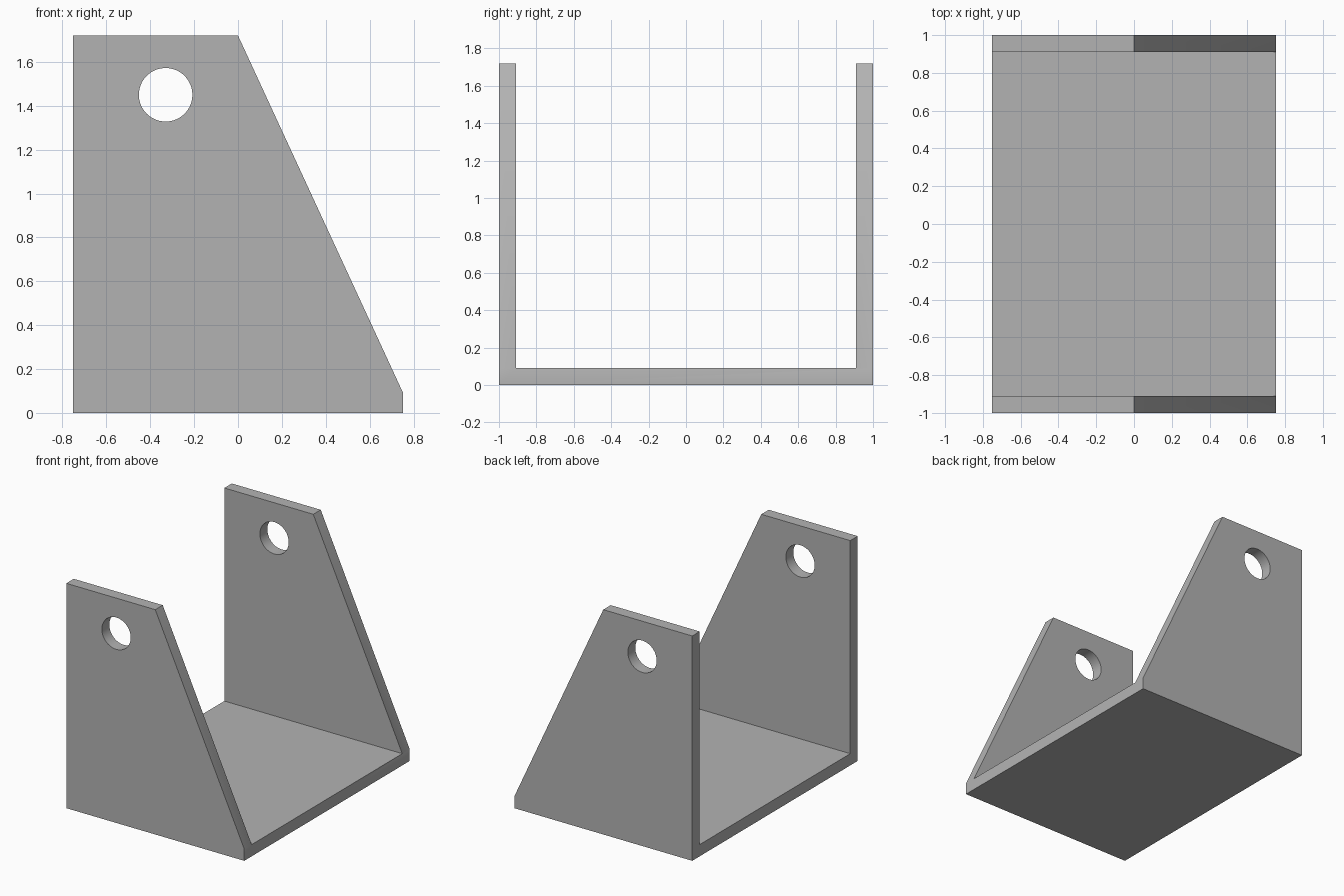
import bpy, bmesh, math
from mathutils import Matrix

cube = bpy.data.objects.get("Cube")
if cube:
    bpy.data.objects.remove(cube, do_unlink=True)

HALF_X, HALF_Y, HEIGHT, WALL = 0.753, 1.0, 1.72, 0.09
HOLE_X, HOLE_Z, HOLE_R = -0.33, 1.45, 0.122

steel = bpy.data.materials.new("grey steel")
steel.use_nodes = True
colour = (0.45, 0.45, 0.45, 1)
steel.diffuse_color = colour
steel.node_tree.nodes["Principled BSDF"].inputs["Base Color"].default_value = colour


def prism(name, outline, half_depth):
    """Extrude an x-z outline symmetrically along y."""
    bm = bmesh.new()
    face = bm.faces.new([bm.verts.new((x, -half_depth, z)) for x, z in outline])
    new = bmesh.ops.extrude_face_region(bm, geom=[face])["geom"]
    verts = [v for v in new if isinstance(v, bmesh.types.BMVert)]
    bmesh.ops.translate(bm, verts=verts, vec=(0, 2 * half_depth, 0))
    bmesh.ops.recalc_face_normals(bm, faces=bm.faces)
    mesh = bpy.data.meshes.new(name)
    bm.to_mesh(mesh)
    bm.free()
    mesh.materials.append(steel)
    obj = bpy.data.objects.new(name, mesh)
    bpy.context.collection.objects.link(obj)
    return obj


def cut(target, cutter):
    """Subtract the cutter from the target, then discard it."""
    mod = target.modifiers.new("cut", 'BOOLEAN')
    mod.operation, mod.solver, mod.object = 'DIFFERENCE', 'EXACT', cutter
    bpy.context.view_layer.objects.active = target
    bpy.ops.object.modifier_apply(modifier=mod.name)
    bpy.data.objects.remove(cutter, do_unlink=True)


# Bracket block with the sloping side outline
bracket = prism("u_bracket", [(-HALF_X, 0), (HALF_X, 0), (HALF_X, WALL),
                              (0, HEIGHT), (-HALF_X, HEIGHT)], HALF_Y)

# Open channel between the two side walls
cut(bracket, prism("channel_cutter", [(-1, WALL), (1, WALL), (1, 2), (-1, 2)],
                   HALF_Y - WALL))

# Pin hole through both walls
circle = [(HOLE_X + HOLE_R * math.cos(a), HOLE_Z + HOLE_R * math.sin(a))
          for a in (math.tau * i / 64 for i in range(64))]
cut(bracket, prism("hole_cutter", circle, HALF_Y + WALL))

# Smooth hole walls, crisp plate edges
bpy.ops.object.select_all(action='DESELECT')
bracket.select_set(True)
bpy.context.view_layer.objects.active = bracket
bpy.ops.object.shade_smooth_by_angle(angle=math.radians(30))
